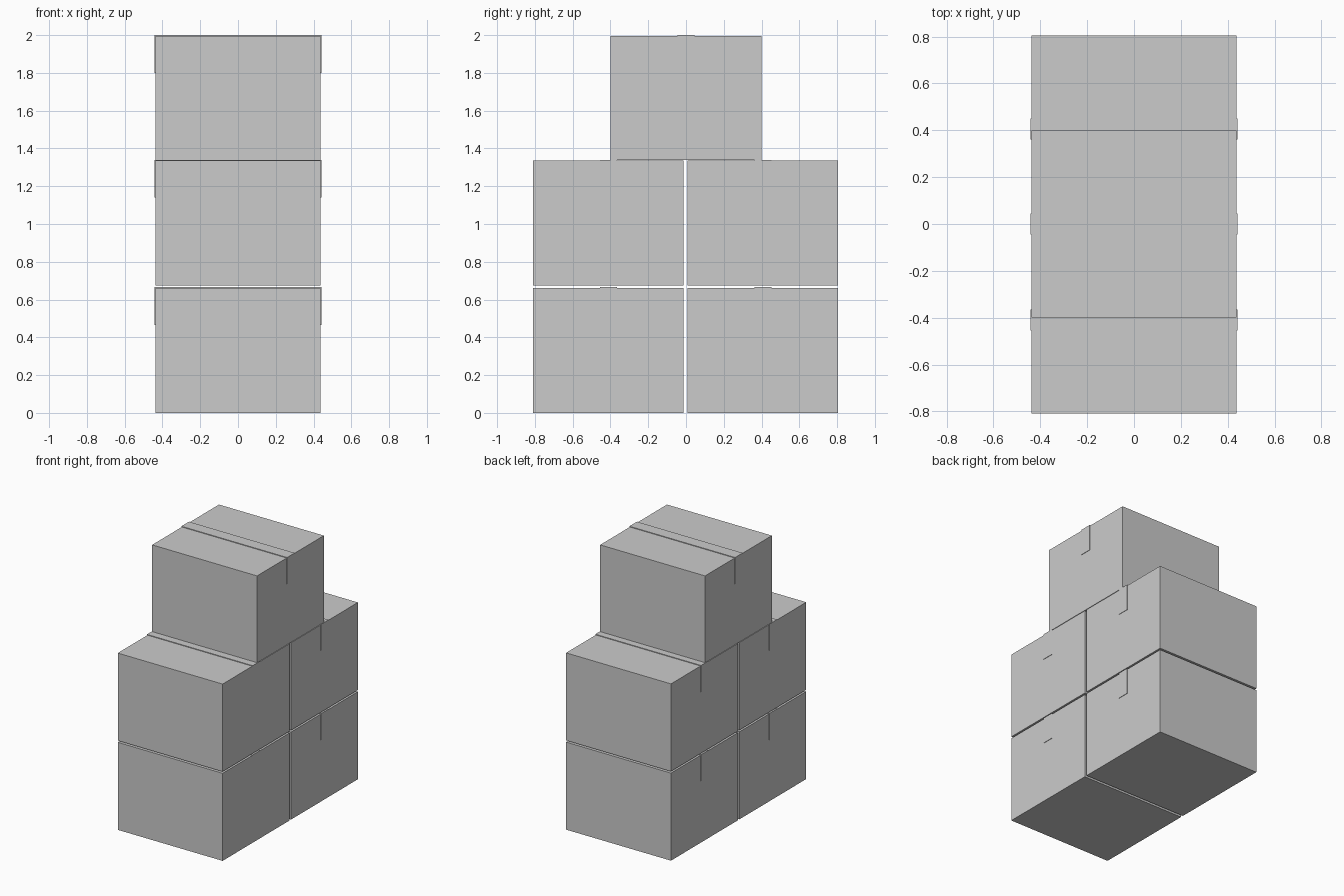
import bpy, bmesh

if "Cube" in bpy.data.objects:
    bpy.data.objects.remove(bpy.data.objects["Cube"])

W, D, H = 0.876, 0.797, 0.661   # carton size
T, TAPE_W, DROP = 0.005, 0.09, 0.195  # tape thickness, width, overhang


def make_object(name, bm):
    bmesh.ops.recalc_face_normals(bm, faces=bm.faces)
    mesh = bpy.data.meshes.new(name)
    bm.to_mesh(mesh)
    bm.free()
    obj = bpy.data.objects.new(name, mesh)
    bpy.context.collection.objects.link(obj)
    return obj


def carton(name, y, z, h):
    # Cardboard box
    bm = bmesh.new()
    bmesh.ops.create_cube(bm, size=1)
    bmesh.ops.scale(bm, vec=(W, D, h), verts=bm.verts)
    bmesh.ops.translate(bm, vec=(0, y, z + h / 2), verts=bm.verts)
    box = make_object(name, bm)

    # Tape strip: a U profile over the top and down both sides
    top, x = z + h, W / 2
    low = top - DROP
    profile = [(-x, low), (-x, top), (x, top), (x, low),
               (x + T * 0.7, low), (x + T * 0.7, top + T),
               (-x - T * 0.7, top + T), (-x - T * 0.7, low)]
    bm = bmesh.new()
    face = bm.faces.new([bm.verts.new((px, y - TAPE_W / 2, pz)) for px, pz in profile])
    ext = bmesh.ops.extrude_face_region(bm, geom=[face])
    verts = [v for v in ext["geom"] if isinstance(v, bmesh.types.BMVert)]
    bmesh.ops.translate(bm, vec=(0, TAPE_W, 0), verts=verts)
    if face.is_valid and len(bm.faces) < len(profile) + 2:
        bm.faces.new([v for v in bm.verts if v not in verts])
    tape = make_object(name + "_tape", bm)
    tape.parent = box


# Two stacked pairs and a single carton on top
for level, z in (("lower", 0.0), ("upper", 0.674)):
    carton(level + "_front_box", -0.4105, z, H)
    carton(level + "_back_box", 0.4065, z, H)
carton("top_box", 0.0, 1.339, 0.656)
